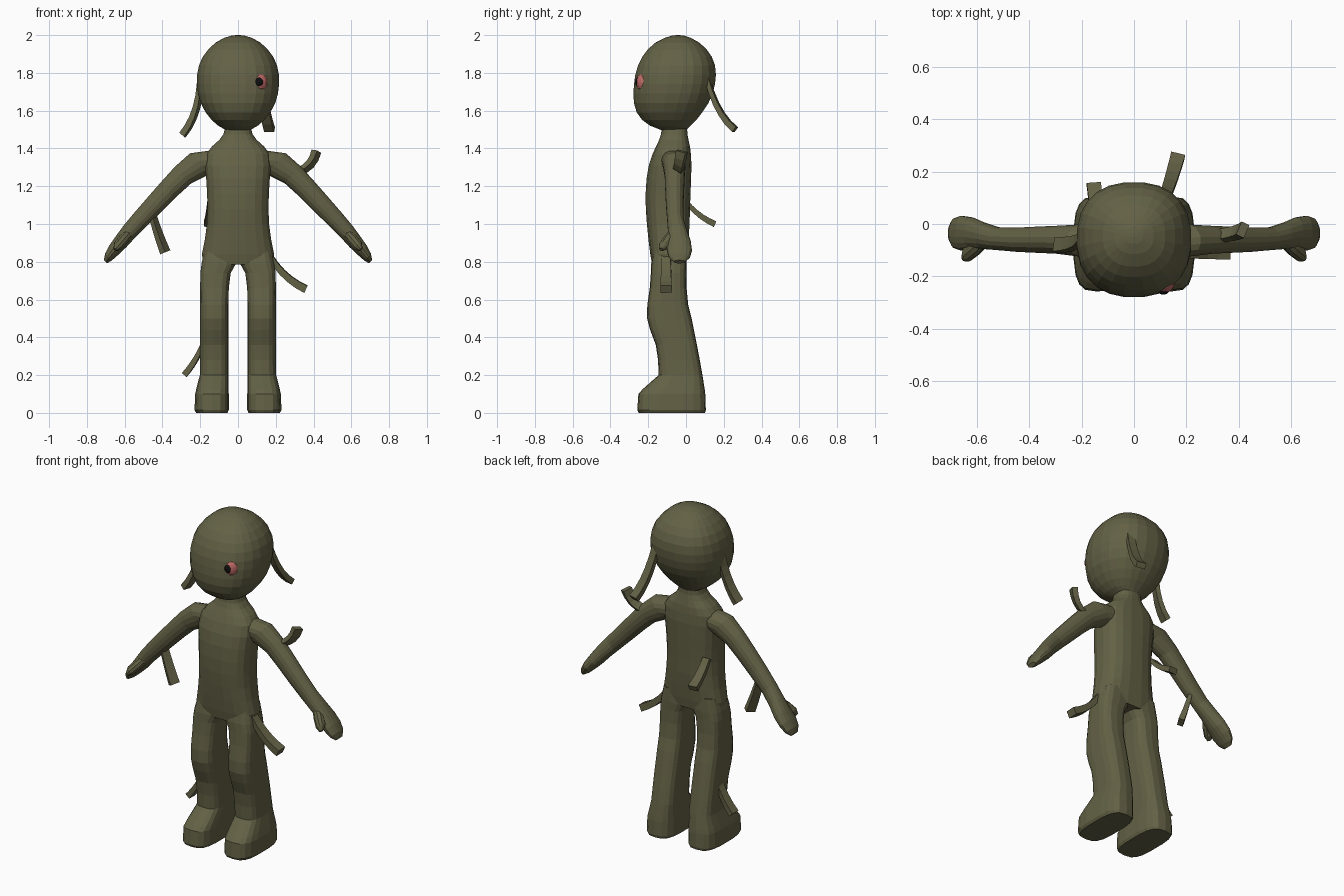
import bpy, bmesh, math
from mathutils import Vector as V


def material(name, rgb):
    m = bpy.data.materials.new(name)
    m.diffuse_color = (*rgb, 1)
    return m


OLIVE = material("wrap_olive", (0.125, 0.12, 0.06))
PINK = material("eye_pink", (0.5, 0.14, 0.13))
BLACK = material("pupil_black", (0.005, 0.005, 0.005))


def ring(c, u, v, n=20, e=2.4):
    """Superellipse around c with half axes u and v."""
    pts = []
    for i in range(n):
        a = 2 * math.pi * (i + 0.5) / n
        ca, sa = math.cos(a), math.sin(a)
        pts.append(V(c) + V(u) * math.copysign(abs(ca) ** (2 / e), ca)
                   + V(v) * math.copysign(abs(sa) ** (2 / e), sa))
    return pts


def loft(name, rings, mat=OLIVE):
    bm = bmesh.new()
    rows = [[bm.verts.new(p) for p in r] for r in rings]
    n = len(rows[0])
    for a, b in zip(rows, rows[1:]):
        for i in range(n):
            j = (i + 1) % n
            bm.faces.new((a[i], a[j], b[j], b[i]))
    bm.faces.new(rows[0][::-1])
    bm.faces.new(rows[-1])
    bmesh.ops.recalc_face_normals(bm, faces=bm.faces)
    me = bpy.data.meshes.new(name)
    bm.to_mesh(me)
    bm.free()
    me.materials.append(mat)
    ob = bpy.data.objects.new(name, me)
    bpy.context.collection.objects.link(ob)
    return ob


def upright(name, rows, e=2.4, n=20, s=1):
    """Rows of (z, x min, x max, y min, y max)."""
    return loft(name, [ring((s * (a + b) / 2, (c + d) / 2, z), ((b - a) / 2, 0, 0),
                            (0, (d - c) / 2, 0), n, e) for z, a, b, c, d in rows])


def sym(rows):
    return [(z, -w, w, c, d) for z, w, c, d in rows]


# Torso with neck
body = upright("body", sym([
    (0.785, 0.185, -0.18, 0.0), (0.84, 0.193, -0.19, 0.008), (0.92, 0.177, -0.2, 0.015),
    (1.0, 0.166, -0.208, 0.02), (1.08, 0.163, -0.214, 0.022), (1.16, 0.165, -0.215, 0.025),
    (1.24, 0.17, -0.21, 0.028), (1.31, 0.176, -0.198, 0.03), (1.37, 0.17, -0.178, 0.027),
    (1.41, 0.14, -0.16, 0.022), (1.445, 0.1, -0.143, 0.014), (1.475, 0.078, -0.133, 0.008),
    (1.5, 0.071, -0.13, 0.007), (1.56, 0.09, -0.15, 0.02)]), 2.6)

# Head
head = upright("head", sym([
    (1.495, 0.06, -0.125, 0.0), (1.52, 0.105, -0.19, 0.025), (1.55, 0.14, -0.232, 0.055),
    (1.59, 0.172, -0.262, 0.087), (1.64, 0.199, -0.277, 0.12), (1.69, 0.213, -0.28, 0.142),
    (1.74, 0.219, -0.277, 0.155), (1.79, 0.218, -0.27, 0.16), (1.84, 0.208, -0.255, 0.155),
    (1.885, 0.188, -0.233, 0.138), (1.925, 0.158, -0.203, 0.11), (1.96, 0.12, -0.163, 0.072),
    (1.985, 0.075, -0.115, 0.027), (1.997, 0.035, -0.075, -0.01), (2.0, 0.01, -0.05, -0.035)]),
    2.35, 24)

parts = [head]
for s in (-1, 1):
    # Leg and foot
    parts.append(upright("leg", [
        (0.0, 0.055, 0.222, -0.25, 0.1), (0.015, 0.048, 0.231, -0.258, 0.105),
        (0.1, 0.048, 0.228, -0.252, 0.102), (0.125, 0.049, 0.222, -0.23, 0.099),
        (0.2, 0.05, 0.203, -0.145, 0.087), (0.28, 0.05, 0.202, -0.148, 0.073),
        (0.36, 0.05, 0.202, -0.16, 0.058), (0.44, 0.05, 0.202, -0.19, 0.042),
        (0.5, 0.05, 0.202, -0.206, 0.03), (0.57, 0.05, 0.202, -0.205, 0.012),
        (0.66, 0.048, 0.201, -0.192, 0.003), (0.74, 0.038, 0.2, -0.186, 0.002),
        (0.79, 0.01, 0.194, -0.184, 0.003), (0.87, 0.015, 0.175, -0.17, 0.0)], 3.2, 18, s))

    # Arm and flat hand: x, z, thickness, half depth, y centre
    arm = [(0.07, 1.34, 0.075, 0.07, -0.07), (0.2, 1.32, 0.078, 0.062, -0.063),
           (0.29, 1.26, 0.063, 0.054, -0.06), (0.36, 1.19, 0.058, 0.051, -0.06),
           (0.44, 1.105, 0.054, 0.047, -0.06), (0.52, 1.02, 0.049, 0.044, -0.056),
           (0.575, 0.96, 0.045, 0.051, -0.045), (0.62, 0.905, 0.041, 0.062, -0.036),
           (0.657, 0.862, 0.035, 0.067, -0.035), (0.686, 0.825, 0.026, 0.057, -0.035),
           (0.702, 0.8, 0.012, 0.03, -0.035)]
    parts.append(loft("arm", [ring((s * x, y, z), (s * 0.7 * t, 0, 0.71 * t), (0, w, 0), 16, 2.1)
                              for x, z, t, w, y in arm]))
    # Thumb
    thumb = [(0.57, -0.06, 0.96, 0.025), (0.605, -0.09, 0.92, 0.03),
             (0.635, -0.115, 0.885, 0.028), (0.65, -0.13, 0.865, 0.012)]
    parts.append(loft("thumb", [ring((s * x, y, z), (s * 0.7 * r, 0, 0.7 * r),
                                     (s * 0.2 * r, r, -0.2 * r), 10, 2)
                                for x, y, z, r in thumb]))

# Fuse limbs and head into one skin
for p in parts:
    m = body.modifiers.new("fuse", 'BOOLEAN')
    m.operation, m.solver, m.object = 'UNION', 'EXACT', p
    bpy.context.view_layer.objects.active = body
    bpy.ops.object.modifier_apply(modifier=m.name)
    bpy.data.objects.remove(p)


def strip(name, p0, p1, p2, side, w=0.022, t=0.011):
    """Loose bandage bent along a curve, side = direction of its width."""
    rows = []
    p0, p1, p2, side = V(p0), V(p1), V(p2), V(side).normalized()
    for i in range(6):
        k = i / 5
        c = p0 * (1 - k) ** 2 + p1 * 2 * k * (1 - k) + p2 * k * k
        d = ((p1 - p0) * (1 - k) + (p2 - p1) * k).normalized()
        u = (side - d * side.dot(d)).normalized()
        f = d.cross(u) * t * (1 + 0.5 * k)
        h = u * w * (1 + 0.25 * k)
        rows.append([c + h + f, c - h + f, c - h - f, c + h - f])
    loft(name, rows)


# Loose bandage ends
strip("head_strip_side", (-0.2, -0.05, 1.74), (-0.21, -0.08, 1.57), (-0.295, -0.08, 1.47), (0.4, 1, 0.2))
strip("head_strip_back", (0.12, 0.11, 1.78), (0.14, 0.16, 1.58), (0.167, 0.26, 1.5), (1, -0.2, 0))
strip("arm_strip_raised", (0.28, -0.05, 1.27), (0.39, -0.04, 1.28), (0.415, -0.022, 1.385), (0.4, 1, -0.5))
strip("arm_strip_hanging", (-0.45, -0.06, 1.04), (-0.425, -0.06, 0.95), (-0.385, -0.06, 0.85), (0.6, 1, 0.2))
strip("hip_strip", (0.17, -0.105, 0.83), (0.24, -0.105, 0.71), (0.36, -0.105, 0.655), (0.1, 1, 0), 0.024, 0.014)
strip("ankle_strip", (-0.19, -0.05, 0.35), (-0.23, -0.05, 0.26), (-0.285, -0.05, 0.2), (0.3, 1, 0.3))
strip("back_strip", (-0.14, 0.0, 1.12), (-0.145, 0.06, 1.04), (-0.153, 0.152, 1.0), (1, 0, 0))


def ball(name, loc, scale, mat):
    bpy.ops.mesh.primitive_uv_sphere_add(segments=16, ring_count=10, radius=1, location=loc)
    ob = bpy.context.object
    ob.name, ob.scale = name, scale
    ob.data.materials.append(mat)


# Single eye
ball("eyeball", (0.115, -0.222, 1.75), (0.041, 0.042, 0.05), PINK)
ball("pupil", (0.112, -0.257, 1.752), (0.021, 0.012, 0.023), BLACK)
